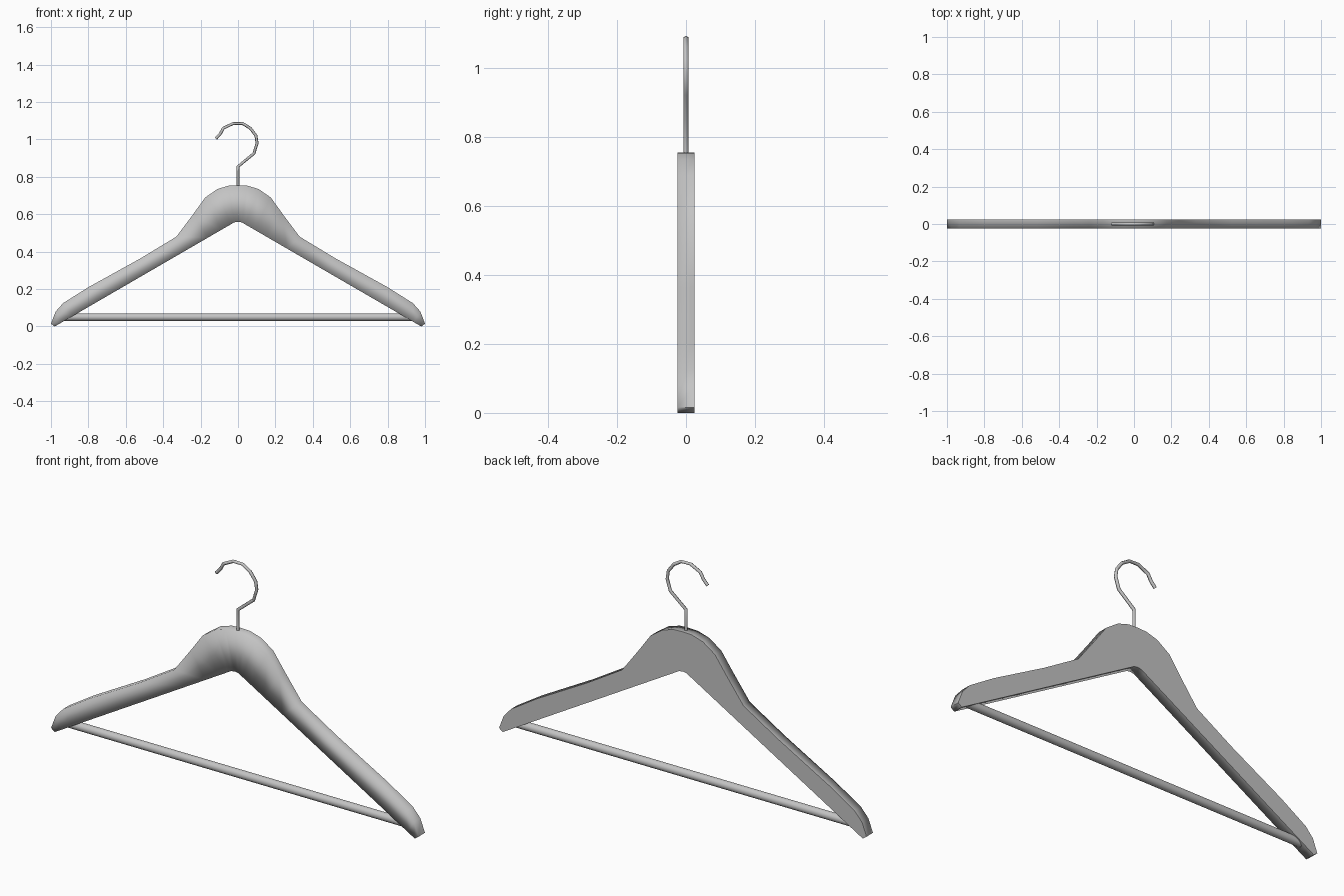
import bpy
import bmesh
import math
from mathutils import Vector

cube = bpy.data.objects.get("Cube")
if cube:
    bpy.data.objects.remove(cube)

THICK = 0.05


def make_material(name, rgb):
    mat = bpy.data.materials.new(name)
    mat.use_nodes = True
    mat.diffuse_color = (*rgb, 1)
    mat.node_tree.nodes["Principled BSDF"].inputs["Base Color"].default_value = (*rgb, 1)
    return mat


grey = make_material("light grey", (0.55, 0.55, 0.55))


def add_object(name, data):
    obj = bpy.data.objects.new(name, data)
    bpy.context.collection.objects.link(obj)
    data.materials.append(grey)
    return obj


# Shoulder body: paired upper and lower outline points from centre to tip
upper = [(0, 0.755), (0.05, 0.753), (0.11, 0.735), (0.175, 0.69), (0.24, 0.6),
         (0.33, 0.48), (0.52, 0.365), (0.8, 0.21), (0.935, 0.125),
         (0.975, 0.08), (1, 0.015)]
lower_x = [0, 0.02, 0.04, 0.09, 0.16, 0.26, 0.46, 0.74, 0.88, 0.94, 0.98]


def lower_z(x):
    return min(0.56, 0.58 * (0.98 - x))


half = [(u, (x, lower_z(x))) for u, x in zip(upper, lower_x)]
mirrored = [((-u[0], u[1]), (-l[0], l[1])) for u, l in reversed(half[1:])]
columns = mirrored + half

bm = bmesh.new()
rows = [[bm.verts.new((x, -THICK / 2, z)) for x, z in pair] for pair in columns]
for (u0, l0), (u1, l1) in zip(rows, rows[1:]):
    bm.faces.new((u0, l0, l1, u1))
result = bmesh.ops.extrude_face_region(bm, geom=bm.faces[:], use_keep_orig=True)
back = [v for v in result["geom"] if isinstance(v, bmesh.types.BMVert)]
bmesh.ops.translate(bm, verts=back, vec=Vector((0, THICK, 0)))
bmesh.ops.recalc_face_normals(bm, faces=bm.faces[:])

# Soft front edge, crisp back edge and tips
for face in bm.faces:
    face.smooth = True
for edge in bm.edges:
    touches_front = any(f.normal.y < -0.9 for f in edge.link_faces)
    angle = edge.calc_face_angle(0)
    edge.smooth = touches_front or angle < math.radians(50)
body_mesh = bpy.data.meshes.new("shoulder_body")
bm.to_mesh(body_mesh)
bm.free()
add_object("shoulder_body", body_mesh)

# Trouser rail
bpy.ops.mesh.primitive_cylinder_add(vertices=16, radius=0.02, depth=1.87,
                                    location=(0, 0, 0.05),
                                    rotation=(0, math.pi / 2, 0))
rail = bpy.context.object
rail.name = "trouser_rail"
rail.data.materials.append(grey)
bpy.ops.object.shade_smooth_by_angle(angle=math.radians(40))

# Wire hook
path = [(0, 0.72), (0, 0.855), (0.085, 0.925), (0.102, 0.98), (0.096, 1.02),
        (0.066, 1.06), (0.025, 1.085), (-0.025, 1.086), (-0.078, 1.06),
        (-0.095, 1.03), (-0.118, 1.005)]
wire = bpy.data.curves.new("wire_hook", "CURVE")
wire.dimensions = "3D"
wire.bevel_depth = 0.008
wire.bevel_resolution = 1
wire.use_fill_caps = True
spline = wire.splines.new("POLY")
spline.points.add(len(path) - 1)
for point, (x, z) in zip(spline.points, path):
    point.co = (x, 0, z, 1)
spline.use_smooth = True
add_object("wire_hook", wire)
